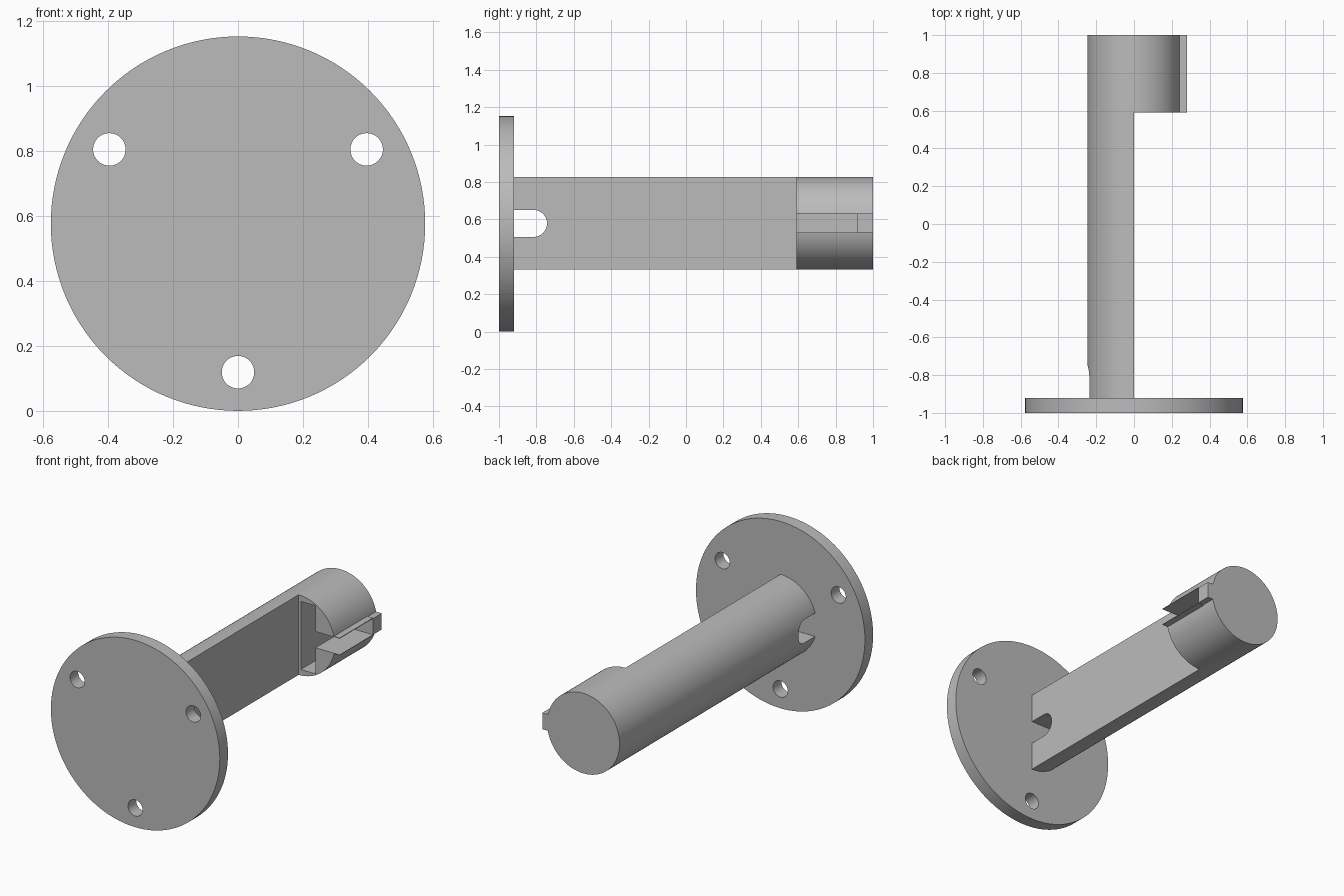
import bpy, math

if "Cube" in bpy.data.objects:
    bpy.data.objects.remove(bpy.data.objects["Cube"], do_unlink=True)

R = 0.576            # flange radius, also the height of the main axis
POST_R = 0.247
FLANGE_BACK = -0.92
HEAD_START = 0.59
SLOT_END = 0.915
SLOT_LOW, SLOT_HIGH = 0.53, 0.63

grey = bpy.data.materials.new("plain_grey")
grey.use_nodes = True
colour = (0.5, 0.5, 0.5, 1)
grey.diffuse_color = colour
grey.node_tree.nodes["Principled BSDF"].inputs["Base Color"].default_value = colour


def finish(obj, name):
    obj.name = name
    obj.data.materials.clear()
    obj.data.materials.append(grey)
    return obj


def box(name, x, y, z):
    """Box from three (low, high) ranges."""
    bpy.ops.mesh.primitive_cube_add(size=1, location=[sum(r) / 2 for r in (x, y, z)])
    obj = bpy.context.object
    obj.scale = [r[1] - r[0] for r in (x, y, z)]
    bpy.ops.object.transform_apply(location=False, rotation=False)
    return finish(obj, name)


def rod(name, radius, length, centre, along="Y", sides=96):
    """Cylinder lying along the X or Y axis."""
    turn = (math.pi / 2, 0, 0) if along == "Y" else (0, math.pi / 2, 0)
    bpy.ops.mesh.primitive_cylinder_add(vertices=sides, radius=radius, depth=length,
                                        location=centre, rotation=turn)
    bpy.ops.object.transform_apply(location=False, scale=False)
    return finish(bpy.context.object, name)


def cut(target, cutters):
    """Subtract each cutter from the target, then delete the cutter."""
    for cutter in cutters:
        cutter.hide_render = True
        mod = target.modifiers.new("cut", 'BOOLEAN')
        mod.operation, mod.solver, mod.object = 'DIFFERENCE', 'EXACT', cutter
        bpy.context.view_layer.objects.active = target
        bpy.ops.object.modifier_apply(modifier=mod.name)
        bpy.data.objects.remove(cutter, do_unlink=True)


def smooth(obj):
    bpy.ops.object.select_all(action='DESELECT')
    obj.select_set(True)
    bpy.context.view_layer.objects.active = obj
    bpy.ops.object.shade_smooth_by_angle(angle=math.radians(30))


# Round mounting flange with three screw holes
flange = rod("mounting_flange", R, FLANGE_BACK + 1, (0, (FLANGE_BACK - 1) / 2, R), sides=128)
holes = []
for degrees in (30, 150, 270):
    a = math.radians(degrees)
    holes.append(rod("screw_hole", 0.05, 0.4,
                     (0.457 * math.cos(a), -0.96, R + 0.457 * math.sin(a)), sides=48))
cut(flange, holes)
smooth(flange)

# Post: half round along the shaft, full round at the head
post = rod("post", POST_R, 1 - FLANGE_BACK, (0, (1 + FLANGE_BACK) / 2, R + 0.003))
cut(post, [
    box("shaft_flat", (0, 1), (-2, HEAD_START), (-1, 2)),
    # Round-ended cross slot next to the flange
    box("cross_slot", (-1, 1), (-2, -0.815), (R - 0.07, R + 0.074)),
    rod("cross_slot_end", 0.072, 2, (0, -0.815, R + 0.002), along="X", sides=64),
    # Tall pocket in the head, opening to the side through a narrow slot
    box("head_pocket", (0.015, 0.115), (0.4, SLOT_END), (R - 0.207, R + 0.213)),
    box("head_slot", (0.1, 1), (0.4, SLOT_END), (SLOT_LOW, SLOT_HIGH)),
])
smooth(post)

# Key at the end of the head and the thin lips that border its slot
box("end_key", (0.2, 0.28), (SLOT_END, 1), (SLOT_LOW, SLOT_HIGH))
for name, low in (("lower_lip", SLOT_LOW - 0.004), ("upper_lip", SLOT_HIGH)):
    box(name, (0.22, 0.28), (HEAD_START, SLOT_END), (low, low + 0.004))
